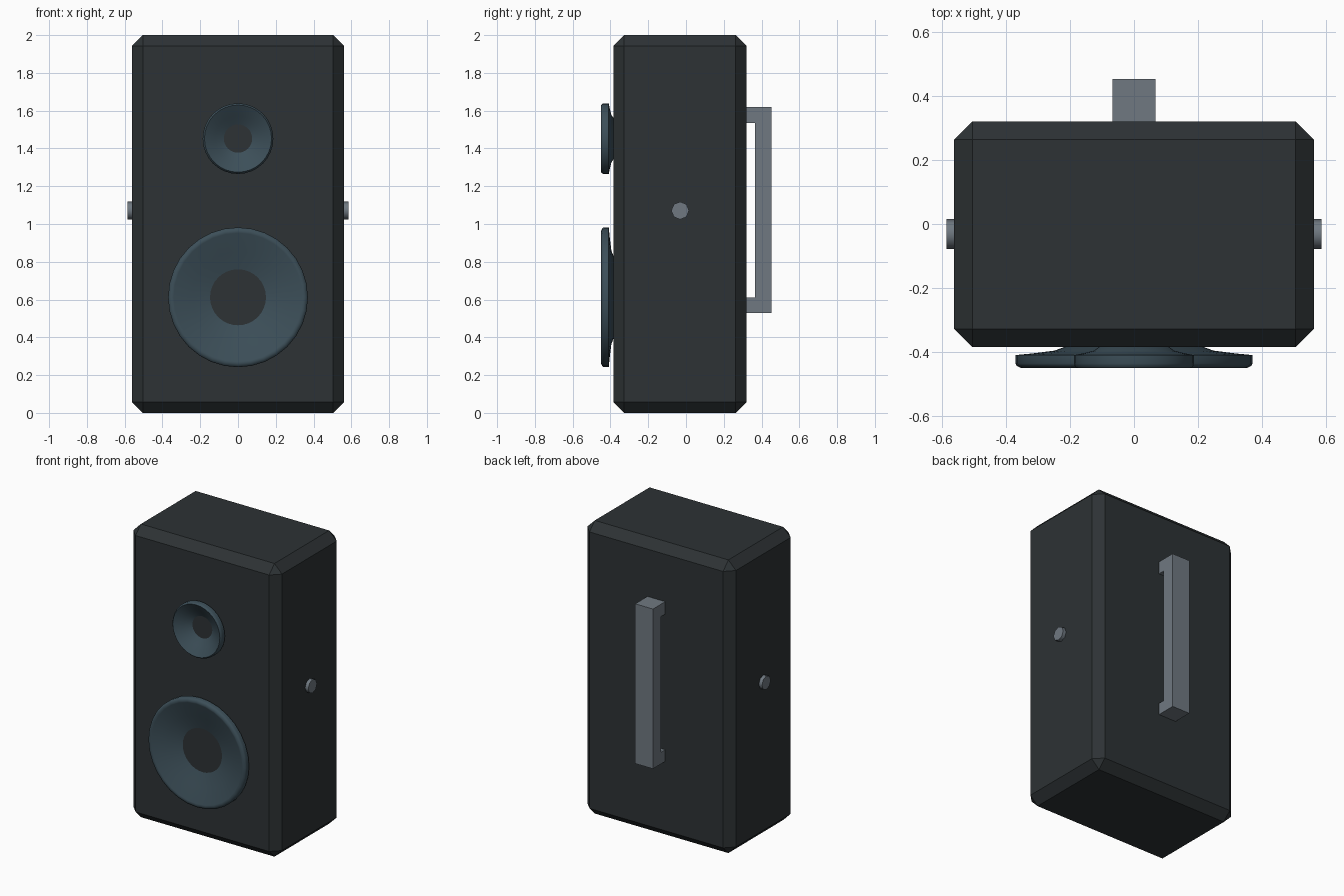
import bpy, bmesh, math
from mathutils import Matrix, Vector

if "Cube" in bpy.data.objects:
    bpy.data.objects.remove(bpy.data.objects["Cube"])


def material(name, rgb):
    m = bpy.data.materials.new(name)
    m.diffuse_color = (*rgb, 1)
    m.use_nodes = True
    m.node_tree.nodes["Principled BSDF"].inputs["Base Color"].default_value = m.diffuse_color
    return m


DARK = material("charcoal", (0.026, 0.032, 0.035))
CONE = material("blue_grey", (0.045, 0.077, 0.098))
METAL = material("steel_grey", (0.16, 0.19, 0.22))


def add_object(name, bm, mat):
    bmesh.ops.recalc_face_normals(bm, faces=bm.faces)
    me = bpy.data.meshes.new(name)
    bm.to_mesh(me)
    bm.free()
    ob = bpy.data.objects.new(name, me)
    bpy.context.collection.objects.link(ob)
    me.materials.append(mat)
    return ob


def smooth(ob, angle):
    bpy.ops.object.select_all(action='DESELECT')
    ob.select_set(True)
    bpy.context.view_layer.objects.active = ob
    bpy.ops.object.shade_smooth_by_angle(angle=math.radians(angle))


# Cabinet: box with chamfered edges
bm = bmesh.new()
bmesh.ops.create_cube(bm, size=1)
bmesh.ops.transform(bm, verts=bm.verts, matrix=Matrix.Translation((0, -0.032, 1))
                    @ Matrix.Diagonal((1.122, 0.704, 2, 1)))
cabinet = add_object("cabinet", bm, DARK)
chamfer = cabinet.modifiers.new("chamfer", 'BEVEL')
chamfer.width = 0.057
chamfer.segments = 1


# Speaker drivers: lathed rim and open cone, (radius fraction, y)
PROFILE = [(0.365, -0.380), (0.65, -0.412), (0.92, -0.447), (0.95, -0.450),
           (0.99, -0.442), (1.0, -0.435), (1.0, -0.409), (0.86, -0.404),
           (0.67, -0.395), (0.56, -0.380)]


def driver(name, z, radius, sides=32):
    bm = bmesh.new()
    verts = [bm.verts.new((r * radius, y, z)) for r, y in PROFILE]
    edges = [bm.edges.new(pair) for pair in zip(verts, verts[1:] + verts[:1])]
    bmesh.ops.spin(bm, geom=verts + edges, cent=(0, 0, z), axis=(0, 1, 0),
                   angle=math.tau, steps=sides, use_merge=True)
    bmesh.ops.remove_doubles(bm, verts=bm.verts, dist=1e-5)
    smooth(add_object(name, bm, CONE), 50)


driver("woofer", 0.612, 0.37)
driver("tweeter", 1.452, 0.187)

# Side knobs: eight-sided pegs on both sides
for side, label in ((-1, "left"), (1, "right")):
    bm = bmesh.new()
    bmesh.ops.create_cone(bm, cap_ends=True, segments=8, radius1=0.047, radius2=0.047,
                          depth=0.06,
                          matrix=Matrix.Translation((side * 0.555, -0.031, 1.071))
                          @ Matrix.Rotation(math.pi / 2, 4, 'Y'))
    smooth(add_object(label + "_knob", bm, METAL), 50)

# Back handle: C-shaped profile extruded across x
bm = bmesh.new()
outline = [(0.315, 0.53), (0.452, 0.53), (0.452, 1.62), (0.315, 1.62),
           (0.315, 1.535), (0.366, 1.535), (0.366, 0.61), (0.315, 0.61)]
face = bm.faces.new([bm.verts.new((-0.067, y, z)) for y, z in outline])
ext = bmesh.ops.extrude_face_region(bm, geom=[face], use_keep_orig=True)["geom"]
bmesh.ops.translate(bm, vec=Vector((0.134, 0, 0)),
                    verts=[v for v in ext if isinstance(v, bmesh.types.BMVert)])
add_object("back_handle", bm, METAL)
